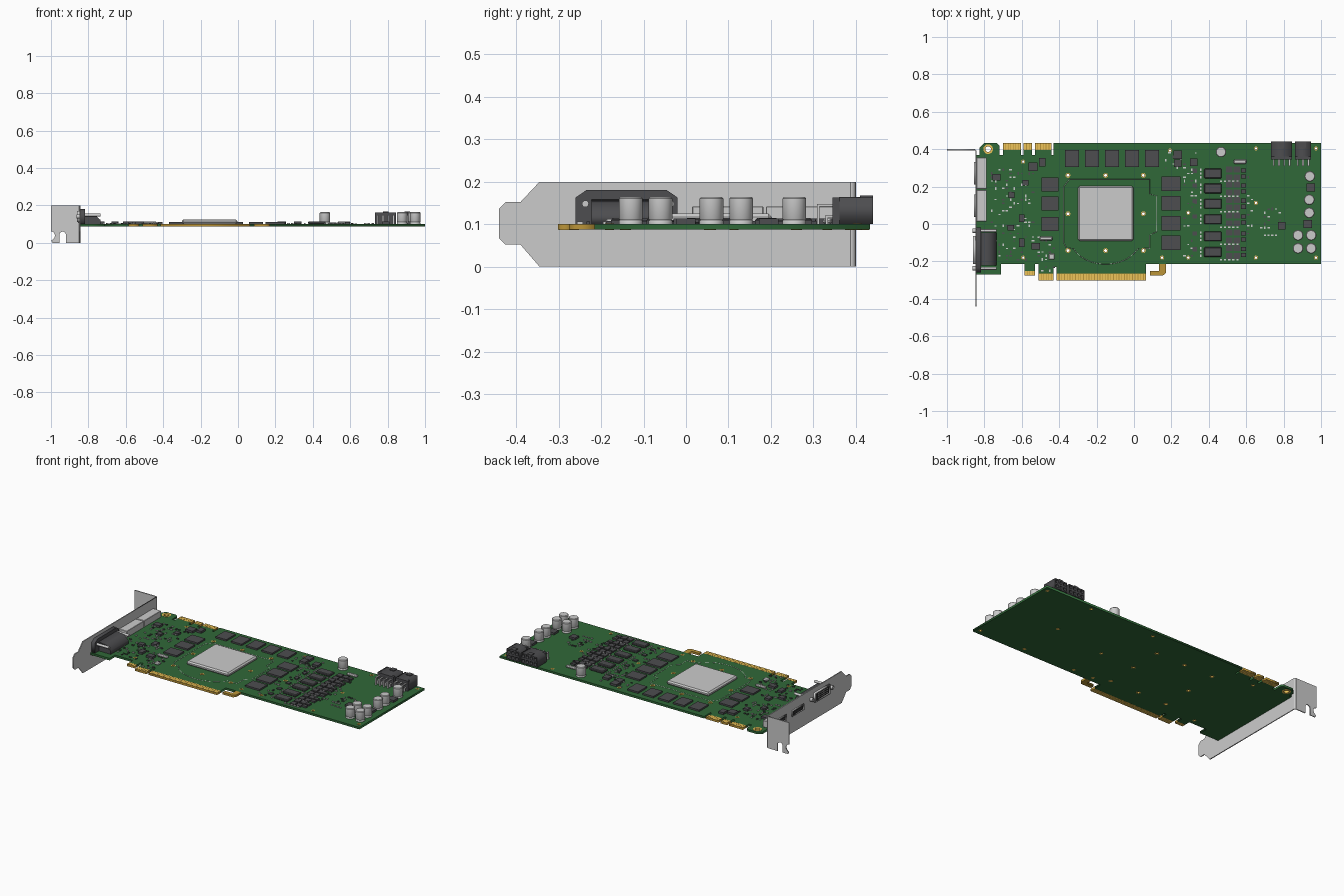
import bpy, bmesh, math, random
from mathutils import Matrix

if "Cube" in bpy.data.objects:
    bpy.data.objects.remove(bpy.data.objects["Cube"])

random.seed(4)
ZB, ZT = 0.087, 0.100          # board underside / top


def material(name, rgb):
    m = bpy.data.materials.new(name)
    m.diffuse_color = (*rgb, 1)
    m.use_nodes = True
    m.node_tree.nodes["Principled BSDF"].inputs["Base Color"].default_value = m.diffuse_color
    return m


GREEN = material("board_green", (0.03, 0.14, 0.04))
DARK = material("dark_plastic", (0.075, 0.075, 0.08))
BLACK = material("socket_black", (0.02, 0.02, 0.02))
GOLD = material("gold", (0.85, 0.55, 0.10))
BRASS = material("dark_gold", (0.50, 0.30, 0.04))


def add(name, mesh, mat=None):
    ob = bpy.data.objects.new(name, mesh)
    bpy.context.collection.objects.link(ob)
    if mat:
        mesh.materials.append(mat)
    return ob


def finish(name, bm, mat=None):
    bmesh.ops.recalc_face_normals(bm, faces=bm.faces)
    me = bpy.data.meshes.new(name)
    bm.to_mesh(me)
    bm.free()
    return add(name, me, mat)


def circle(x, y, r, n=20):
    return [(x + r * math.cos(2 * math.pi * i / n), y + r * math.sin(2 * math.pi * i / n)) for i in range(n)]


def rect(x0, x1, y0, y1):
    return [(x0, y0), (x1, y0), (x1, y1), (x0, y1)]


AXES = {'z': ((1, 0, 0), (0, 1, 0), (0, 0, 1)),
        'x': ((0, 0, 1), (1, 0, 0), (0, 1, 0)),
        'y': ((1, 0, 0), (0, 0, 1), (0, 1, 0))}


def plate(name, loops, lo, hi, mat=None, axis='z'):
    """Filled outlines (inner loops become holes), extruded from lo to hi along axis."""
    cu = bpy.data.curves.new(name, 'CURVE')
    cu.dimensions, cu.fill_mode, cu.extrude = '2D', 'BOTH', (hi - lo) / 2
    for loop in loops:
        sp = cu.splines.new('POLY')
        sp.points.add(len(loop) - 1)
        for p, (u, v) in zip(sp.points, loop):
            p.co = (u, v, 0, 1)
        sp.use_cyclic_u = True
    tmp = bpy.data.objects.new(name + "_tmp", cu)
    bpy.context.collection.objects.link(tmp)
    me = bpy.data.meshes.new_from_object(tmp.evaluated_get(bpy.context.evaluated_depsgraph_get()))
    bpy.data.objects.remove(tmp)
    bm = bmesh.new()
    bm.from_mesh(me)
    bmesh.ops.remove_doubles(bm, verts=bm.verts, dist=1e-5)
    bm.transform(Matrix(AXES[axis]).to_4x4() @ Matrix.Translation((0, 0, (lo + hi) / 2)))
    return finish(name, bm, mat)


def boxes(name, items, mat=None, bevel=0):
    """Many boxes in one object: (x, y, z_bottom, size_x, size_y, size_z)."""
    bm = bmesh.new()
    for x, y, z, sx, sy, sz in items:
        bmesh.ops.create_cube(bm, size=1, matrix=Matrix.Translation((x, y, z + sz / 2)) @ Matrix.Diagonal((sx, sy, sz, 1)))
    ob = finish(name, bm, mat)
    if bevel:
        md = ob.modifiers.new("bevel", 'BEVEL')
        md.width, md.segments = bevel, 1
    return ob


def lathe(name, prof, x, y, n=32):
    bm = bmesh.new()
    rings = [[bm.verts.new((px, py, z)) for px, py in circle(x, y, r, n)] for r, z in prof]
    for a, b in zip(rings, rings[1:]):
        for i in range(n):
            bm.faces.new((a[i], a[(i + 1) % n], b[(i + 1) % n], b[i]))
    bm.faces.new(rings[0])
    bm.faces.new(rings[-1])
    ob = finish(name, bm)
    bpy.ops.object.select_all(action='DESELECT')
    ob.select_set(True)
    bpy.context.view_layer.objects.active = ob
    bpy.ops.object.shade_smooth_by_angle(angle=math.radians(35))
    return ob


# Circuit board with tabs, slots and mounting holes
outline = [(-.845, -.27), (-.71, -.27), (-.71, -.215), (-.585, -.215), (-.585, -.25), (-.53, -.25), (-.53, -.215),
           (-.51, -.215), (-.51, -.265), (-.43, -.265), (-.43, -.23), (-.415, -.23), (-.415, -.265), (.065, -.265),
           (.065, -.215), (1, -.215), (1, .433), (-.43, .433), (-.43, .37), (-.44, .37), (-.44, .395), (-.53, .395),
           (-.53, .37), (-.545, .37), (-.545, .395), (-.59, .395), (-.59, .37), (-.605, .37), (-.605, .395),
           (-.70, .395), (-.70, .37), (-.72, .37), (-.72, .42), (-.735, .433), (-.80, .433), (-.825, .41),
           (-.825, .37), (-.845, .37)]
holes = [(x, y, .013) for x in (-.353, -.152, .05) for y in (.26, .055, -.142) if (x, y) != (-.152, .055)]
holes += [(x, y, .011) for x, y in ((-.593, .333), (.192, .393), (.652, .404), (.973, .404), (.29, .06), (.652, .113),
                                    (.15, -.18), (.29, -.18), (.652, -.18), (.973, -.18), (-.593, -.18))]
holes.append((-.78, .40, .026))
plate("circuit_board", [outline] + [circle(x, y, r * .8) for x, y, r in holes], ZB, ZT, GREEN)
for x, y, r in holes:
    plate("hole_ring", [circle(x, y, r), circle(x, y, r * .58)], ZB - .0008, ZT + .0012, GOLD)

# Edge connector tabs, latch hook and contact fingers
tabs = [(-.585, -.53, -.275, -.25), (-.51, -.43, -.302, -.265), (-.415, .065, -.302, -.265),
        (-.70, -.605, .395, .433), (-.59, -.545, .395, .433), (-.53, -.44, .395, .433)]
fingers = []
for x0, x1, y0, y1 in tabs:
    plate("contact_tab", [rect(x0, x1, y0, y1)], ZB, ZT, BRASS)
    n = round((x1 - x0) / .0145)
    for i in range(n):
        fx = x0 + (i + .5) * (x1 - x0) / n
        fingers.append((fx, (y0 + y1) / 2, ZB - .0008, .0105, y1 - y0 - .003, ZT - ZB + .0016))
boxes("contact_fingers", fingers, GOLD)
plate("latch_hook", [[(.135, -.215), (.135, -.25), (.085, -.25), (.085, -.275), (.155, -.275), (.17, -.262),
                      (.17, -.215)]], ZB, ZT, BRASS)

# Processor with heat spreader and printed outline
boxes("processor_lid", [(-.152, .056, ZT, .296, .292, .025)], None, .008)
cu = bpy.data.curves.new("printed_outline", 'CURVE')
cu.dimensions, cu.bevel_depth, cu.bevel_resolution = '3D', .0013, 0
arc = [(-.152 + .19 * math.cos(math.radians(a)), -.07 + .145 * math.sin(math.radians(a))) for a in range(-25, -156, -10)]
path = [(.05, .24), (.085, .24), (.085, .16), (.122, .15), (.122, -.04), (.085, -.06), (.085, -.13)] + arc + \
       [(-.36, -.13), (-.375, -.10), (-.375, .20), (-.345, .24), (.05, .24)]
sp = cu.splines.new('POLY')
sp.points.add(len(path) - 1)
for p, (x, y) in zip(sp.points, path):
    p.co = (x, y, ZT, 1)
add("printed_outline", cu)

# Memory chips around the processor
mem = [(-.332 + i * .107, .35, ZT, .075, .092, .010) for i in range(5)]
mem += [(-.449, y, ZT, .092, .075, .010) for y in (.21, .11, 0)]
mem += [(.198, y, ZT, .1, .078, .010) for y in (.215, .11, .005, -.1)]
boxes("memory_chips", mem, DARK)

# Power stage: six rows of chokes, transistors and small parts
chokes, fets, bits = [], [], []
for y in (.27, .19, .108, .025, -.066, -.15):
    chokes.append((.422, y, ZT, .094, .052, .015))
    fets += [(x, y + dy, ZT, .034, .032, .008) for x in (.51, .55) for dy in (-.021, .021)]
    fets += [(.585, y + dy, ZT, .028, .022, .010) for dy in (-.016, .016)]
    fets.append((.325, y + .015, ZT, .026, .022, .006))
    bits += [(.465 + .022 * k, y - .042, ZT, .012, .008, .006) for k in range(5)]
    bits += [(.358, y + dy, ZT, .008, .012, .005) for dy in (-.02, 0, .02)]
boxes("power_chokes", chokes, DARK, .004)
boxes("power_transistors", fets, DARK)
boxes("power_bits", bits)

# Medium chips
chips = [(-.735, .25, .045, .035), (-.54, .305, .05, .045), (-.655, .155, .03, .03), (-.6, -.1, .03, .045),
         (-.525, -.12, .045, .035), (-.49, .33, .035, .045), (.235, .37, .045, .045), (.235, .325, .04, .04),
         (.32, .33, .04, .04), (.945, .195, .045, .045), (.93, 0, .045, .045), (-.6, .03, .03, .04),
         (-.66, -.02, .035, .03), (.79, -.01, .04, .04), (-.58, .22, .03, .03)]
boxes("small_chips", [(x, y, ZT, a, b, .013) for x, y, a, b in chips], DARK)
boxes("metal_cans", [(-.44, -.175, ZT, .032, .032, .012), (-.47, -.078, ZT, .07, .022, .014),
                     (.567, .333, ZT, .07, .022, .014)], None, .005)

# Scattered surface-mount parts
tiny = ([], [])
for x0, x1, y0, y1, n in ((-.76, -.51, -.19, .32, 85), (-.53, -.40, -.25, -.05, 18), (.27, .36, -.17, .31, 24),
                          (.17, .37, .30, .41, 14), (.61, .65, -.15, .30, 10), (.68, .82, -.06, .12, 18)):
    cells = [(x0 + .02 * i, y0 + .02 * j) for i in range(int((x1 - x0) / .02)) for j in range(int((y1 - y0) / .02))]
    for x, y in random.sample(cells, min(n, len(cells))):
        a, b = random.choice(((.014, .008), (.008, .014), (.010, .006)))
        random.choice(tiny).append((x, y, ZT, a, b, random.choice((.004, .006))))
boxes("surface_parts_light", tiny[0])
boxes("surface_parts_dark", tiny[1], DARK)

# Tall can capacitors
for x, y in ((.465, .385), (.94, .255), (.937, .13), (.937, .06), (.877, -.06), (.947, -.06), (.877, -.13), (.947, -.13)):
    r = .028
    lathe("capacitor", [(r, ZT), (r, .107), (r * .93, .110), (r, .113), (r, .160), (r * .88, .164)], x, y)

# Two power sockets with square openings and bent pins
for x0, x1, cols in ((.733, .845, 4), (.861, .947, 3)):
    w = (x1 - x0) / cols
    cuts = [circle(x0 + (i + .5) * w, z, .0125, 4) for i in range(cols) for z in (.117, .147)]
    cuts = [[(cx + (u - cx) * .707 - (v - cz) * .707, cz + (u - cx) * .707 + (v - cz) * .707) for u, v in c]
            for c, (cx, cz) in zip(cuts, [(x0 + (i + .5) * w, z) for i in range(cols) for z in (.117, .147)])]
    plate("power_socket", [rect(x0, x1, ZT, .163)] + cuts, .362, .44, DARK, 'y')
    xm = (x0 + x1) / 2
    boxes("power_socket_back", [(xm, .3535, ZT, x1 - x0, .017, .063), (xm, .425, .163, .03, .03, .005)], DARK)
    pins = []
    for i in range(cols):
        px = x0 + (i + .5) * w
        for yv, z in ((.312, .142), (.332, .116)):
            pins += [(px, (yv + .347) / 2, z, .009, .347 - yv, .006), (px, yv, ZT, .009, .006, z - ZT + .006)]
        pins += [(px, .38, z - .003, .005, .05, .006) for z in (.117, .147)]
    boxes("power_pins", pins)

# Mounting bracket: face, bend and slotted flange
plate("bracket_face", [[(.388, 0), (.388, .2), (-.345, .2), (-.39, .152), (-.425, .152), (-.44, .137), (-.44, .067),
                        (-.425, .052), (-.39, .052), (-.345, 0)]], -.848, -.842, None, 'x')
ang = [math.radians(a) for a in range(0, 91, 15)]
bend = [(-.854 + .012 * math.cos(a), .388 + .012 * math.sin(a)) for a in ang]
bend += [(-.854 + .006 * math.cos(a), .388 + .006 * math.sin(a)) for a in reversed(ang)]
plate("bracket_bend", [bend], 0, .2)
slot = [(-.9375 + .0175 * math.cos(math.radians(a)), .042 + .0175 * math.sin(math.radians(a))) for a in range(0, 181, 20)]
plate("bracket_flange", [[(-.854, .2), (-.854, 0), (-.92, 0)] + slot + [(-.955, 0), (-.993, 0), (-.998, .012),
                         (-.982, .026), (-.978, .042), (-.985, .056), (-1, .062), (-1, .2)]], .394, .40, None, 'y')

# Two small video ports
for y in (.272, .098):
    boxes("video_port_shell", [(-.815, y, ZT, .055, .168, .042)], None, .002)
    plate("video_port_rim", [rect(y - .06, y + .06, .106, .142), rect(y - .053, y + .053, .111, .137)],
          -.856, -.848, None, 'x')
    boxes("video_port_opening", [(-.849, y, .111, .004, .106, .026)], BLACK)
    boxes("video_port_tongue", [(-.851, y, .122, .008, .08, .005)], DARK)

# Large video port
body = [(-.26, ZT), (-.02, ZT), (-.02, .163), (-.045, .18), (-.235, .18), (-.26, .163)]
plate("display_port_flange", [body], -.842, -.818, DARK, 'x')
plate("display_port_body", [[(-.82, ZT), (-.735, ZT), (-.735, .122), (-.765, .150), (-.82, .158)]], -.222, -.045, DARK, 'y')
plate("display_port_rim", [rect(-.215, -.065, .112, .17), rect(-.208, -.072, .118, .164)], -.862, -.848, None, 'x')
boxes("display_port_opening", [(-.851, -.14, .118, .008, .136, .046)], BLACK)
boxes("display_port_contacts", [(-.855, -.19 + .0125 * i, .125 + .012 * j, .002, .006, .006)
                                for i in range(8) for j in range(3)])
for y in (-.237, -.036):
    plate("port_post", [circle(y, .148, .008, 16)], -.82, -.735, None, 'x')
    plate("port_nut", [circle(y, .141, .012, 6), circle(y, .141, .006, 12)], -.864, -.848, None, 'x')
